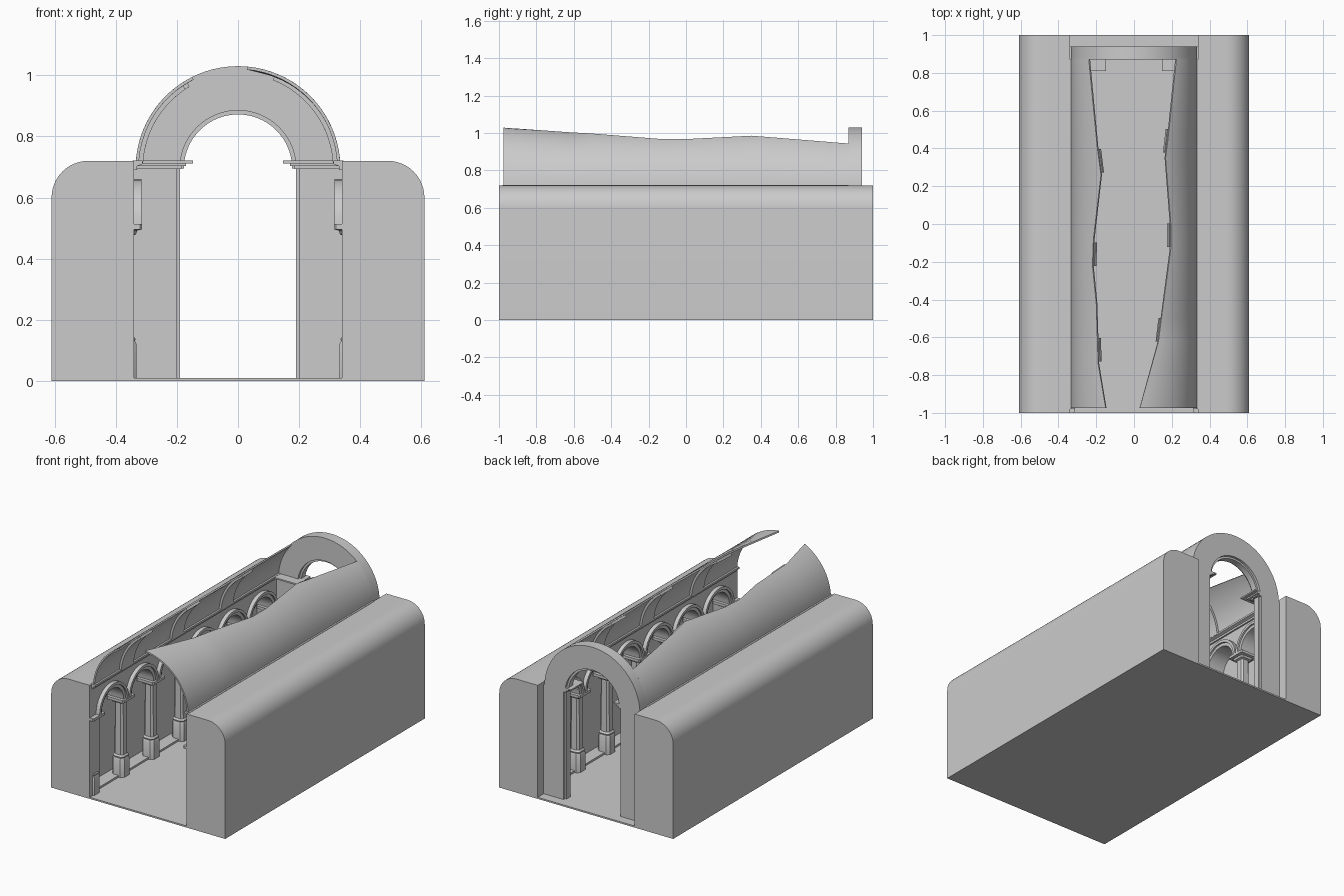
import bpy, bmesh, math

if "Cube" in bpy.data.objects:
    bpy.data.objects.remove(bpy.data.objects["Cube"])

CZ = 0.695            # vault centre height
R = 0.335             # vault outer radius


def finish(name, bm, mirror=False, smooth=True):
    bmesh.ops.recalc_face_normals(bm, faces=bm.faces)
    me = bpy.data.meshes.new(name)
    bm.to_mesh(me)
    bm.free()
    ob = bpy.data.objects.new(name, me)
    bpy.context.collection.objects.link(ob)
    if mirror:
        m = ob.modifiers.new("mirror", 'MIRROR')
        m.use_mirror_merge = False
    if smooth:
        bpy.ops.object.select_all(action='DESELECT')
        ob.select_set(True)
        bpy.context.view_layer.objects.active = ob
        bpy.ops.object.shade_smooth_by_angle(angle=math.radians(30))
    return ob


def prism(bm, pts, axis, a, b):
    """Extrude a 2D outline along x (pts are y,z) or y (pts are x,z)."""
    put = (lambda p, d: (d, p[0], p[1])) if axis == 'x' else (lambda p, d: (p[0], d, p[1]))
    lo = [bm.verts.new(put(p, a)) for p in pts]
    hi = [bm.verts.new(put(p, b)) for p in pts]
    bm.faces.new(lo)
    bm.faces.new(hi[::-1])
    for i in range(len(pts)):
        j = (i + 1) % len(pts)
        bm.faces.new((lo[i], lo[j], hi[j], hi[i]))


def box(bm, x0, x1, y0, y1, z0, z1):
    prism(bm, [(x0, z0), (x1, z0), (x1, z1), (x0, z1)], 'y', y0, y1)


def arc(cx, cz, r, a0, a1, n):
    return [(cx + r * math.cos(math.radians(a0 + (a1 - a0) * i / n)),
             cz + r * math.sin(math.radians(a0 + (a1 - a0) * i / n))) for i in range(n + 1)]


def ring(cx, cz, r0, r1, n=24):
    return arc(cx, cz, r1, 0, 180, n) + arc(cx, cz, r0, 180, 0, n)


# floor slab
bm = bmesh.new()
box(bm, -0.61, 0.61, -1, 1, 0, 0.01)
finish("floor", bm, smooth=False)

# massive side blocks with a rounded outer shoulder
bm = bmesh.new()
prism(bm, [(0.44, 0), (0.61, 0)] + arc(0.49, 0.60, 0.12, 0, 90, 12) + [(0.44, 0.72)], 'y', -1, 1)
finish("side_block", bm, True)

# arcade wall with six arched openings
bays = [-0.79 + 0.3 * k for k in range(6)]
SPRING, RI = 0.513, 0.11
outline = [(-1, 0), (bays[0] - RI, 0)]
for c in bays:
    outline += arc(c, SPRING, RI, 180, 0, 16)
outline += [(bays[-1] + RI, 0), (1, 0), (1, 0.72), (-1, 0.72)]
bm = bmesh.new()
prism(bm, outline, 'x', 0.34, 0.44)
finish("arcade_wall", bm, True)

# stepped mouldings around each arch
bm = bmesh.new()
for c in bays:
    prism(bm, ring(c, SPRING, RI, 0.13, 16), 'x', 0.326, 0.345)
    prism(bm, ring(c, SPRING, 0.13, 0.147, 16), 'x', 0.315, 0.345)
finish("arch_moulding", bm, True)

# chamfered columns with base and capital
profile = [(0, .042, .6), (.12, .042, .6), (.13, .037, .6), (.138, .039, .6), (.148, .031, .6),
           (.475, .029, .6), (.48, .04, .75), (.492, .044, .85), (.496, .06, .9), (.513, .06, .9)]
bm = bmesh.new()
for y in [-0.94 + 0.3 * k for k in range(7)]:
    rows = []
    for z, h, c in profile:
        k = h * c
        sect = [(h, -k), (h, k), (k, h), (-k, h), (-h, k), (-h, -k), (-k, -h), (k, -h)]
        rows.append([bm.verts.new((0.374 + px, y + py, z)) for px, py in sect])
    for lo, hi in zip(rows, rows[1:]):
        for i in range(8):
            j = (i + 1) % 8
            bm.faces.new((lo[i], lo[j], hi[j], hi[i]))
    bm.faces.new(rows[0])
    bm.faces.new(rows[-1])
finish("column", bm, True)

# low step under the columns and cornice along the wall top
bm = bmesh.new()
box(bm, 0.36, 0.445, -0.95, 0.87, 0.005, 0.022)
finish("plinth_step", bm, True, False)
bm = bmesh.new()
prism(bm, [(0.345, 0.69), (0.33, 0.69), (0.33, 0.703), (0.312, 0.71), (0.312, 0.722), (0.345, 0.722)],
      'y', -0.98, 0.87)
finish("wall_cornice", bm, True, False)

# end arch: ring, recessed inner ring, piers and capitals
bm = bmesh.new()
prism(bm, ring(0, CZ, 0.19, R, 48), 'y', 0.87, 0.94)
prism(bm, ring(0, CZ, 0.177, 0.195, 48), 'y', 0.885, 0.925)
finish("end_arch", bm)
bm = bmesh.new()
box(bm, 0.2, 0.342, 0.87, 0.94, 0, 0.7)
box(bm, 0.19, 0.205, 0.885, 0.925, 0, 0.7)
finish("end_pier", bm, True, False)
bm = bmesh.new()
for x0, x1, y0, z0, z1 in [(.185, .34, .86, .693, .703), (.17, .33, .84, .703, .712),
                           (.148, .32, .81, .712, .721)]:
    box(bm, x0, x1, y0, 0.94, z0, z1)
finish("end_capital", bm, True, False)

# broken vault: two shells whose ragged edges follow these (y, x) points
left_edge = [(-.975, -.15), (-.74, -.19), (-.42, -.2), (-.22, -.22), (-.08, -.215),
             (.26, -.175), (.41, -.195), (.875, -.24)]
right_edge = [(-.975, .03), (-.62, .13), (-.5, .145), (-.13, .195), (0, .195),
              (.35, .167), (.45, .18), (.875, .225)]


def edge_x(edge, y):
    for (y0, x0), (y1, x1) in zip(edge, edge[1:]):
        if y <= y1:
            return x0 + (x1 - x0) * (y - y0) / (y1 - y0)
    return edge[-1][1]


def shell(bm, edge, ys, r0, r1, extra=0.0, n=16):
    side = 1 if edge[0][1] > 0 else -1
    grid = {}
    for i, y in enumerate(ys):
        end = math.acos(abs(edge_x(edge, y)) / R) + extra
        start = math.asin((0.715 - CZ) / R)
        for j in range(n + 1):
            a = start + (end - start) * j / n
            for k, r in enumerate((r0, r1)):
                grid[i, j, k] = bm.verts.new((side * r * math.cos(a), y, CZ + r * math.sin(a)))
    m = len(ys) - 1
    for i in range(m):
        for j in range(n):
            for k in (0, 1):
                bm.faces.new([grid[i, j, k], grid[i + 1, j, k], grid[i + 1, j + 1, k], grid[i, j + 1, k]])
        for j in (0, n):
            bm.faces.new([grid[i, j, 0], grid[i + 1, j, 0], grid[i + 1, j, 1], grid[i, j, 1]])
    for i in (0, m):
        for j in range(n):
            bm.faces.new([grid[i, j, 0], grid[i, j + 1, 0], grid[i, j + 1, 1], grid[i, j, 1]])


for label, edge, ribs in [("left", left_edge, (-.665, -.16, .335)),
                          ("right", right_edge, (-.56, -.06, .44))]:
    bm = bmesh.new()
    shell(bm, edge, [p[0] for p in edge], R - 0.01, R)
    finish(label + "_vault", bm)
    # transverse ribs under the vault
    bm = bmesh.new()
    for y in ribs:
        shell(bm, edge, [y - .062, y, y + .062], R - 0.024, R - 0.008, 0.02)
    finish(label + "_vault_rib", bm)
